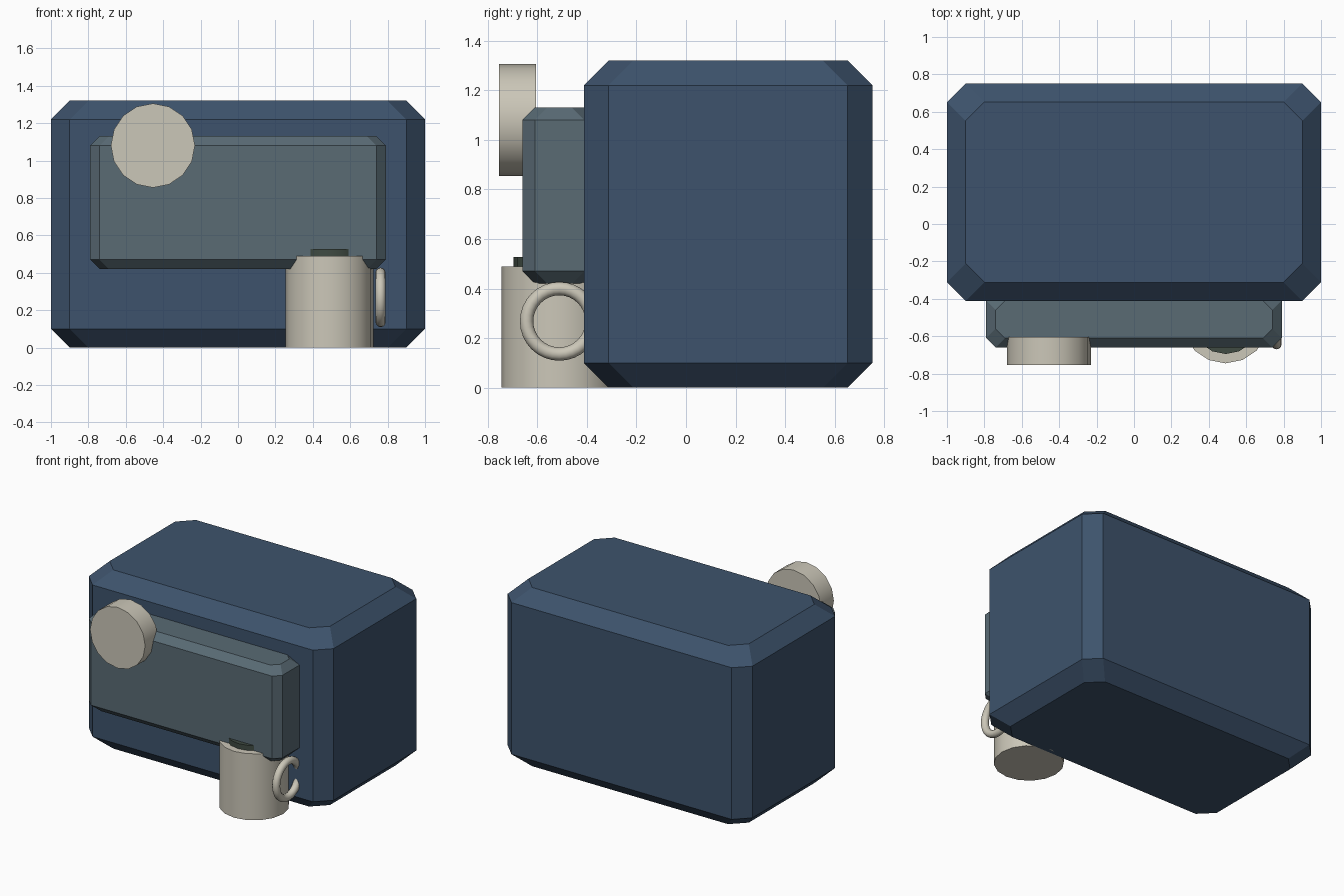
import bpy, bmesh, math

if "Cube" in bpy.data.objects:
    bpy.data.objects.remove(bpy.data.objects["Cube"])


def material(name, rgb):
    m = bpy.data.materials.new(name)
    m.diffuse_color = (*rgb, 1)
    m.use_nodes = True
    m.node_tree.nodes["Principled BSDF"].inputs["Base Color"].default_value = m.diffuse_color
    return m


navy = material("navy", (0.047, 0.086, 0.15))
slate = material("slate", (0.1, 0.145, 0.175))
cream = material("cream", (0.6, 0.57, 0.48))
dark = material("dark_green", (0.05, 0.07, 0.055))


def chamfered_box(name, lo, hi, c, mat):
    """Eight-sided block whose top and bottom rims slope in by c."""
    bm = bmesh.new()
    rings = []
    for z, inset in ((lo[2], c), (lo[2] + c, 0), (hi[2] - c, 0), (hi[2], c)):
        x0, x1 = lo[0] + inset, hi[0] - inset
        y0, y1 = lo[1] + inset, hi[1] - inset
        outline = [(x0 + c, y0), (x1 - c, y0), (x1, y0 + c), (x1, y1 - c),
                   (x1 - c, y1), (x0 + c, y1), (x0, y1 - c), (x0, y0 + c)]
        rings.append([bm.verts.new((x, y, z)) for x, y in outline])
    for a, b in zip(rings, rings[1:]):
        for i in range(8):
            j = (i + 1) % 8
            bm.faces.new((a[i], a[j], b[j], b[i]))
    bm.faces.new(rings[0][::-1])
    bm.faces.new(rings[-1])
    me = bpy.data.meshes.new(name)
    bm.to_mesh(me)
    bm.free()
    me.materials.append(mat)
    ob = bpy.data.objects.new(name, me)
    bpy.context.collection.objects.link(ob)
    return ob


def finish(name, mat):
    ob = bpy.context.object
    ob.name = name
    ob.data.materials.append(mat)
    bpy.ops.object.shade_smooth_by_angle(angle=math.radians(40))
    return ob


def cylinder(name, r, depth, loc, mat, rot=(0, 0, 0)):
    bpy.ops.mesh.primitive_cylinder_add(vertices=16, radius=r, depth=depth,
                                        location=loc, rotation=rot)
    return finish(name, mat)


# Main body and raised front panel
chamfered_box("body", (-1, -0.412, 0), (1, 0.752, 1.32), 0.1, navy)
chamfered_box("front_panel", (-0.79, -0.66, 0.42), (0.79, -0.36, 1.13), 0.05, slate)

# Round dial on the panel
cylinder("dial", 0.225, 0.15, (-0.455, -0.68, 1.08), cream, (math.pi / 2, 0, 0))

# Cup, its contents and its ring handle
cylinder("cup", 0.235, 0.49, (0.49, -0.51, 0.245), cream)
cylinder("cup_contents", 0.185, 0.06, (0.49, -0.51, 0.498), dark)
bpy.ops.mesh.primitive_torus_add(major_radius=0.132, minor_radius=0.027,
                                 major_segments=32, minor_segments=12,
                                 location=(0.762, -0.511, 0.268),
                                 rotation=(0, math.pi / 2, 0))
finish("cup_handle", cream)
